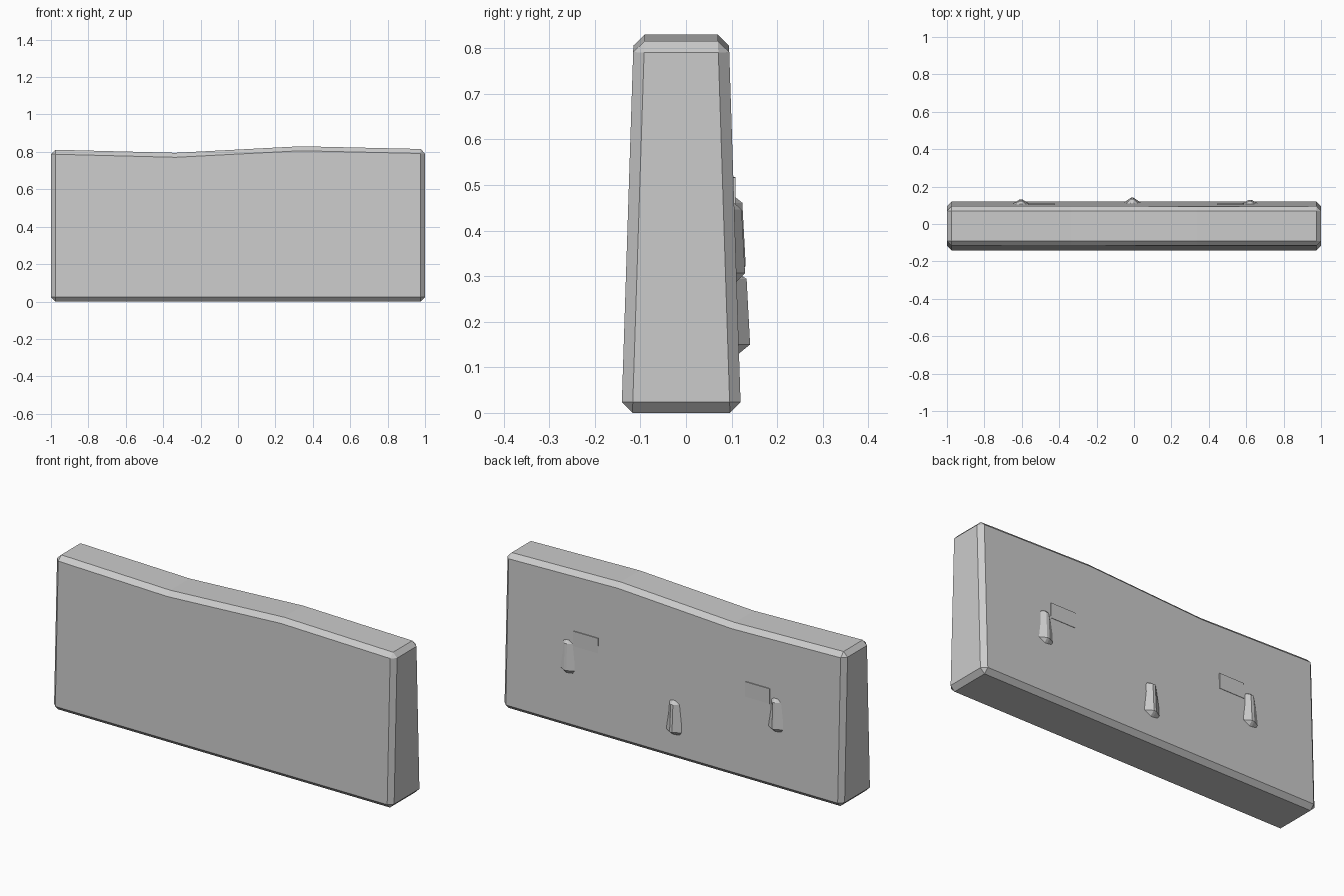
import bpy, bmesh

if "Cube" in bpy.data.objects:
    bpy.data.objects.remove(bpy.data.objects["Cube"])

CY = -0.0105                                  # wall centre in depth
TOP = [(-1, 0.812), (-0.335, 0.795), (0.335, 0.83), (1, 0.815)]


def half(z):
    """Half thickness of the tapering wall at height z."""
    return 0.131 - 0.0323 * z


def finish(name, bm):
    bmesh.ops.recalc_face_normals(bm, faces=bm.faces)
    me = bpy.data.meshes.new(name)
    bm.to_mesh(me)
    bm.free()
    ob = bpy.data.objects.new(name, me)
    bpy.context.collection.objects.link(ob)
    return ob


def bridge(bm, a, b):
    for i in range(len(a)):
        j = (i + 1) % len(a)
        bm.faces.new((a[i], a[j], b[j], b[i]))


# Wall slab: wavy-topped outline, thinner toward the top, chamfered edges
outline = [(1, 0), (-1, 0)] + TOP
bm = bmesh.new()
front, back = [[bm.verts.new((x, CY + s * half(z), z)) for x, z in outline]
               for s in (-1, 1)]
bm.faces.new(front)
bm.faces.new(back)
bridge(bm, front, back)
wall = finish("wall", bm)
bev = wall.modifiers.new("chamfer", 'BEVEL')
bev.width = 0.024
bev.segments = 1
bev.limit_method = 'ANGLE'
bev.angle_limit = 0.6


# Ridged pegs on the back: narrow at the top, wedge-cut at both ends
def peg(name, x, z0, z1, out):
    bm = bmesh.new()
    rings = []
    for z, w, o in ((z0, 0.045, -0.003), (z0 + 0.022, 0.06, out),
                    (z1 - 0.014, 0.04, out - 0.003), (z1, 0.034, 0.001)):
        y = CY + half(z)
        prof = [(-w, -0.01), (-0.006, o), (0.008, o), (w, -0.01),
                (w * 0.5, -0.04), (-w * 0.5, -0.04)]
        rings.append([bm.verts.new((x + px, y + py, z)) for px, py in prof])
    for a, b in zip(rings, rings[1:]):
        bridge(bm, a, b)
    bm.faces.new(rings[0])
    bm.faces.new(rings[-1])
    finish(name, bm)


peg("back_peg_left", -0.605, 0.30, 0.475, 0.021)
peg("back_peg_middle", -0.01, 0.128, 0.308, 0.025)
peg("back_peg_right", 0.62, 0.285, 0.46, 0.019)


# Thin plates set into the back
def plate(name, x, z):
    bm = bmesh.new()
    bmesh.ops.create_cube(bm, size=1)
    bmesh.ops.scale(bm, vec=(0.145, 0.04, 0.08), verts=bm.verts)
    bmesh.ops.translate(bm, vec=(x, 0.0885, z), verts=bm.verts)
    finish(name, bm)


plate("back_plate_left", -0.495, 0.478)
plate("back_plate_right", 0.515, 0.476)
